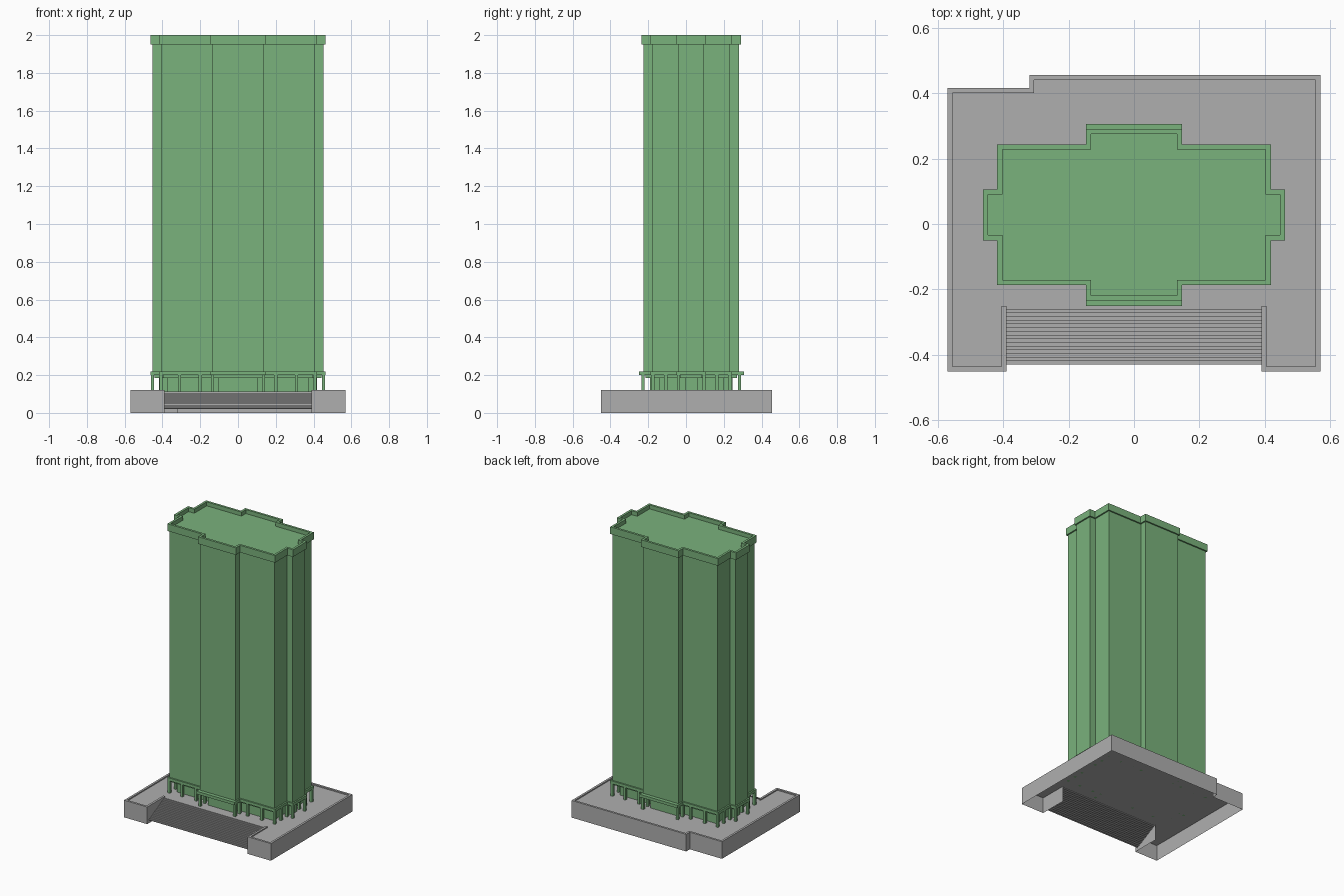
import bpy
import bmesh
from mathutils import Vector

if "Cube" in bpy.data.objects:
    bpy.data.objects.remove(bpy.data.objects["Cube"])

CENTRE_Y = 0.028   # the tower stands slightly behind the middle of the plaza
FLOOR_Z = 0.112
RIM_Z = 0.12


def make_material(name, colour):
    mat = bpy.data.materials.new(name)
    mat.use_nodes = True
    mat.diffuse_color = (*colour, 1)
    mat.node_tree.nodes["Principled BSDF"].inputs["Base Color"].default_value = (*colour, 1)
    return mat


GREEN = make_material("tower green", (0.195, 0.445, 0.202))
GREY = make_material("plaza grey", (0.43, 0.43, 0.43))


def finish(name, bm, mat):
    mesh = bpy.data.meshes.new(name)
    bm.to_mesh(mesh)
    bm.free()
    mesh.materials.append(mat)
    obj = bpy.data.objects.new(name, mesh)
    bpy.context.collection.objects.link(obj)
    return obj


def loft(name, rings, mat, closed=True, cap_bottom=False, cap_top=False):
    """Bridge (outline, z) rings in order; outlines run anticlockwise."""
    bm = bmesh.new()
    loops = [[bm.verts.new((x, y, z)) for x, y in pts] for pts, z in rings]
    for low, high in zip(loops, loops[1:]):
        count = len(low)
        for i in range(count if closed else count - 1):
            j = (i + 1) % count
            bm.faces.new((low[i], low[j], high[j], high[i]))
    if cap_bottom:
        bm.faces.new(loops[0][::-1])
    if cap_top:
        bm.faces.new(loops[-1])
    return finish(name, bm, mat)


def tower_outline(inset=0.0, bay_extra=0.0):
    """Rectangle with a projecting bay on each side, drawn in by inset."""
    mx, my = 0.418 - inset, 0.215 - inset
    bx, by = 0.147 - inset, 0.2625 + bay_extra - inset
    sx, sy = 0.462 - inset, 0.078 - inset
    quarter = [(sx, sy), (mx, sy), (mx, my), (bx, my), (bx, by)]
    half = quarter + [(-x, y) for x, y in reversed(quarter)]
    full = half + [(-x, -y) for x, y in half]
    return [(x, y + CENTRE_Y) for x, y in full]


def inset_outline(points, dist):
    """Mitred inset of an anticlockwise outline with square corners."""
    result = []
    for i, p in enumerate(points):
        p = Vector(p)
        before = (p - Vector(points[i - 1])).normalized()
        after = (Vector(points[(i + 1) % len(points)]) - p).normalized()
        shift = Vector((-before.y - after.y, before.x + after.x))
        result.append(tuple(p + shift * dist))
    return result


# Tower: shaft, roof parapet, ledge, beam and recessed lobby
loft("tower_shaft", [(tower_outline(0.01), 0.21), (tower_outline(0.01), 1.96)], GREEN)
loft("roof_parapet",
     [(tower_outline(), 1.95), (tower_outline(), 2.0),
      (tower_outline(0.016), 2.0), (tower_outline(0.016), 1.972)],
     GREEN, cap_bottom=True, cap_top=True)
loft("lower_ledge", [(tower_outline(0, 0.0155), 0.2), (tower_outline(0, 0.0155), 0.22)],
     GREEN, cap_bottom=True, cap_top=True)
loft("lobby_beam", [(tower_outline(0.02), 0.184), (tower_outline(0.02), 0.2)],
     GREEN, cap_bottom=True)
loft("lobby_walls", [(tower_outline(0.045), FLOOR_Z), (tower_outline(0.045), 0.184)], GREEN)

# Columns around the lobby, mirrored into all four quarters
bm = bmesh.new()
SIZE = 0.017
for x, y in [(0.452, 0.067), (0.408, 0.067), (0.408, 0.135), (0.408, 0.204),
             (0.31, 0.204), (0.2, 0.204), (0.135, 0.204), (0.135, 0.255)]:
    for sx in (-1, 1):
        for sy in (-1, 1):
            cube = bmesh.ops.create_cube(bm, size=1)["verts"]
            bmesh.ops.scale(bm, vec=(SIZE, SIZE, 0.2 - FLOOR_Z), verts=cube)
            bmesh.ops.translate(bm, verts=cube,
                                vec=(x * sx, y * sy + CENTRE_Y, (0.2 + FLOOR_Z) / 2))
finish("lobby_columns", bm, GREEN)

# Plaza: hollow walls with a raised rim, open at the front for the stairs
STAIR_X, STAIR_BACK = 0.39, -0.25
plaza = [(STAIR_X, STAIR_BACK), (STAIR_X, -0.45), (0.57, -0.45), (0.57, 0.455),
         (-0.32, 0.455), (-0.32, 0.415), (-0.57, 0.415), (-0.57, -0.45),
         (-STAIR_X, -0.45), (-STAIR_X, STAIR_BACK)]
inner = inset_outline(plaza, 0.015)
for end in (0, -1):
    inner[end] = (inner[end][0], STAIR_BACK)
loft("plaza_walls", [(plaza, 0), (plaza, RIM_Z), (inner, RIM_Z), (inner, FLOOR_Z)],
     GREY, closed=False)
loft("plaza_floor", [(plaza, FLOOR_Z)], GREY, cap_top=True)

# Rim ends at the top of the stairs
bm = bmesh.new()
for side in (-1, 1):
    corners = [(STAIR_X, FLOOR_Z), (STAIR_X + 0.015, FLOOR_Z),
               (STAIR_X + 0.015, RIM_Z), (STAIR_X, RIM_Z)]
    bm.faces.new([bm.verts.new((side * x, STAIR_BACK, z)) for x, z in corners])
finish("rim_ends", bm, GREY)

# Front stairs: thin folded sheet of risers and treads
STEPS, FRONT, START_Z = 16, -0.43, 0.02
bm = bmesh.new()
profile = [(FRONT, START_Z)]
for i in range(STEPS):
    z = START_Z + (FLOOR_Z - START_Z) * (i + 1) / STEPS
    profile += [(FRONT + (STAIR_BACK - FRONT) * i / STEPS, z),
                (FRONT + (STAIR_BACK - FRONT) * (i + 1) / STEPS, z)]
profile.pop(0) if profile[0] == profile[1] else None
rows = [[bm.verts.new((x, y, z)) for x in (-STAIR_X, STAIR_X)] for y, z in profile]
for a, b in zip(rows, rows[1:]):
    bm.faces.new((a[0], a[1], b[1], b[0]))
finish("front_stairs", bm, GREY)
